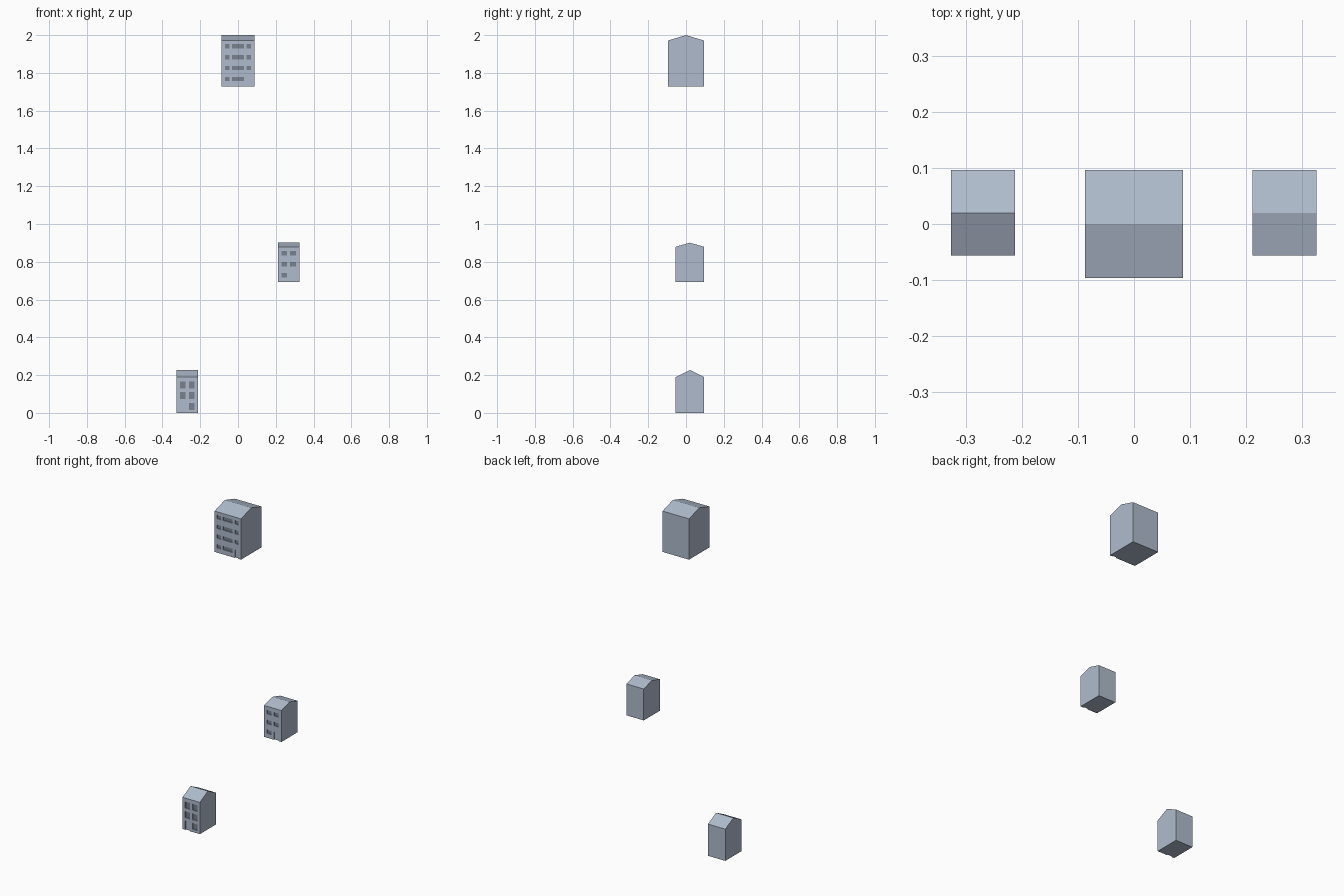
import bpy, bmesh
from mathutils import Matrix

if "Cube" in bpy.data.objects:
    bpy.data.objects.remove(bpy.data.objects["Cube"])

DEPTH = 0.006   # how far windows and doors sit back from the front wall


def material(name, rgb):
    m = bpy.data.materials.new(name)
    m.diffuse_color = (*rgb, 1)
    m.use_nodes = True
    m.node_tree.nodes["Principled BSDF"].inputs["Base Color"].default_value = m.diffuse_color
    return m


WALL = material("slate_wall", (0.43, 0.50, 0.61))
GLASS = material("dark_glass", (0.19, 0.22, 0.27))


def finish(name, bm, mat=None):
    bmesh.ops.recalc_face_normals(bm, faces=bm.faces[:])
    mesh = bpy.data.meshes.new(name)
    bm.to_mesh(mesh)
    bm.free()
    mesh.materials.append(mat or WALL)
    ob = bpy.data.objects.new(name, mesh)
    bpy.context.collection.objects.link(ob)
    return ob


def add_box(bm, x0, x1, y0, y1, z0, z1):
    m = (Matrix.Translation(((x0 + x1) / 2, (y0 + y1) / 2, (z0 + z1) / 2))
         @ Matrix.Diagonal((x1 - x0, y1 - y0, z1 - z0, 1)))
    bmesh.ops.create_cube(bm, size=1, matrix=m)


def house(name, x0, x1, y0, y1, base, eave, ridge, cols, rows, height, door_col, door_top):
    # walls and gable roof: profile in y-z extruded along x
    bm = bmesh.new()
    profile = [(y0, base), (y1, base), (y1, eave), ((y0 + y1) / 2, ridge), (y0, eave)]
    face = bm.faces.new([bm.verts.new((x0, y, z)) for y, z in profile])
    ext = bmesh.ops.extrude_face_region(bm, geom=[face], use_keep_orig=True)
    bmesh.ops.translate(bm, vec=(x1 - x0, 0, 0),
                        verts=[g for g in ext["geom"] if isinstance(g, bmesh.types.BMVert)])
    body = finish(name + "_body", bm)

    # recesses for windows and door, and a thin dark pane in each window
    cut, panes = bmesh.new(), bmesh.new()
    for r, z in enumerate(rows):
        for c, (a, b) in enumerate(cols):
            if r == 0 and c == door_col:
                add_box(cut, a, b, y0 - 0.02, y0 + DEPTH, base - 0.02, door_top)
                continue
            add_box(cut, a, b, y0 - 0.02, y0 + DEPTH, z, z + height)
            add_box(panes, a, b, y0 + DEPTH - 0.001, y0 + DEPTH + 0.001, z, z + height)
    finish(name + "_window_panes", panes, GLASS)
    cutter = finish(name + "_cutter", cut)
    cutter.hide_render = True
    mod = body.modifiers.new("openings", "BOOLEAN")
    mod.operation, mod.solver, mod.object = "DIFFERENCE", "EXACT", cutter
    bpy.context.view_layer.objects.active = body
    bpy.ops.object.modifier_apply(modifier=mod.name)
    bpy.data.objects.remove(cutter)


# large house at the top
house("large_house", -0.087, 0.087, -0.096, 0.096, 1.728, 1.971, 2.0,
      [(-0.07, -0.046), (-0.032, 0.032), (0.046, 0.07)],
      [1.756, 1.814, 1.872, 1.93], 0.022, 2, 1.776)
# small house in the middle
house("middle_house", 0.211, 0.325, -0.056, 0.096, 0.692, 0.879, 0.901,
      [(0.229, 0.259), (0.276, 0.306)],
      [0.718, 0.776, 0.834], 0.022, 1, 0.739)
# small house on the ground, steeper roof
house("ground_house", -0.326, -0.212, -0.056, 0.096, 0.0, 0.189, 0.227,
      [(-0.308, -0.277), (-0.26, -0.229)],
      [0.016, 0.073, 0.13], 0.037, 0, 0.053)
